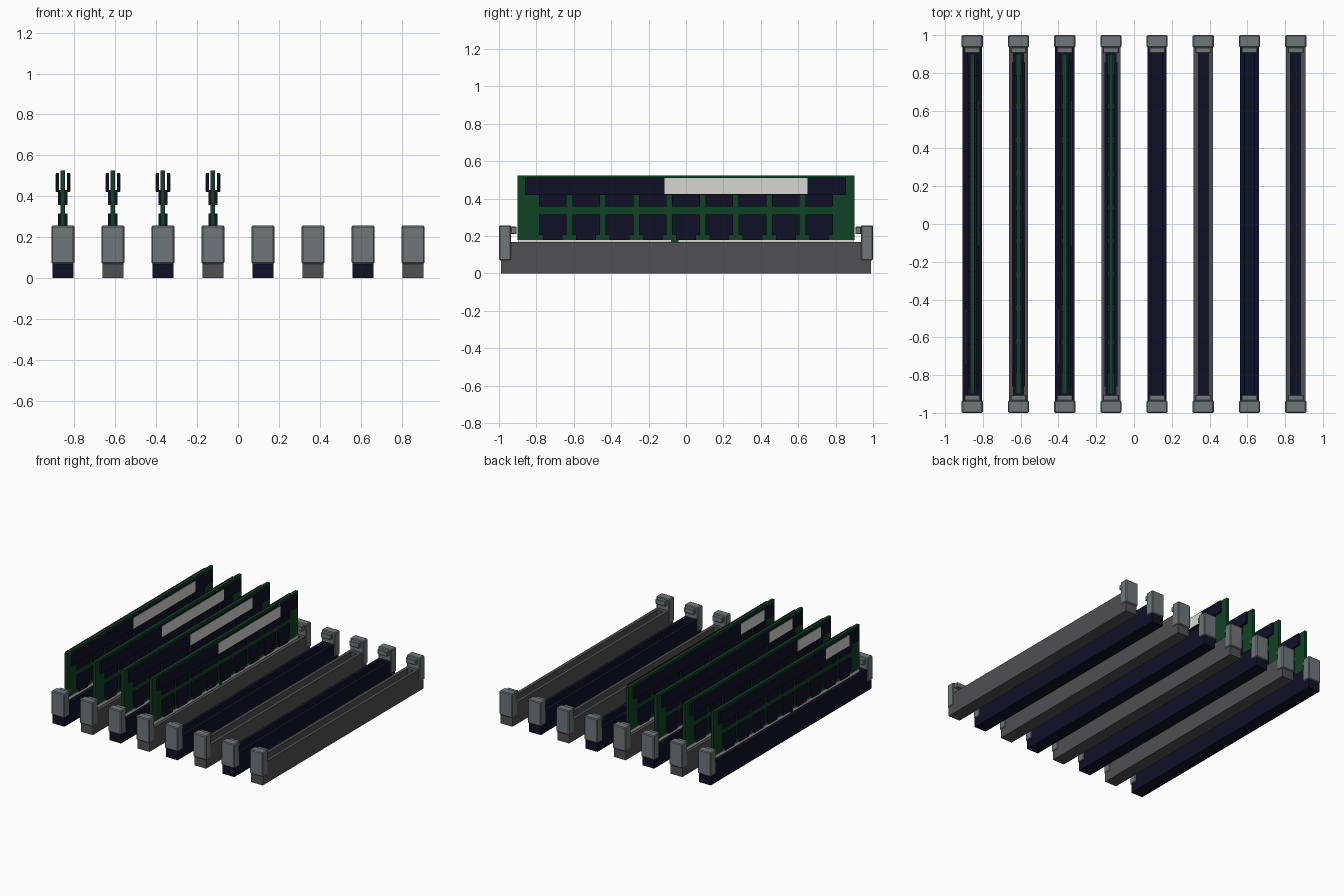
import bpy
import bmesh
from mathutils import Vector

cube = bpy.data.objects.get("Cube")
if cube:
    bpy.data.objects.remove(cube, do_unlink=True)


def material(name, rgb):
    mat = bpy.data.materials.new(name)
    mat.use_nodes = True
    mat.diffuse_color = (*rgb, 1)
    mat.node_tree.nodes["Principled BSDF"].inputs["Base Color"].default_value = (*rgb, 1)
    return mat


NAVY = material("dark navy plastic", (0.005, 0.005, 0.02))
GREY = material("dark grey plastic", (0.08, 0.078, 0.085))
CLIP = material("clip grey", (0.16, 0.18, 0.19))
GREEN = material("board green", (0.005, 0.055, 0.018))
LABEL = material("label off white", (0.68, 0.68, 0.64))


def add_box(bm, x, y, z):
    """Box between the given (low, high) ranges."""
    verts = bmesh.ops.create_cube(bm, size=1)["verts"]
    for v in verts:
        v.co = Vector([(a + b) / 2 + c * (b - a) for (a, b), c in zip((x, y, z), v.co)])


def make(name, boxes, mat, x, bevel=0):
    bm = bmesh.new()
    for b in boxes:
        add_box(bm, *b)
    if bevel:
        bmesh.ops.bevel(bm, geom=bm.edges[:], offset=bevel, segments=1,
                        affect='EDGES', clamp_overlap=True)
    mesh = bpy.data.meshes.new(name)
    bm.to_mesh(mesh)
    bm.free()
    mesh.materials.append(mat)
    obj = bpy.data.objects.new(name, mesh)
    obj.location.x = x
    bpy.context.collection.objects.link(obj)
    return obj


def sides(x0, x1):
    """The same x range on both faces of the board."""
    return [(x0, x1), (-x1, -x0)]


def slot_body(x, mat):
    """Long socket with a channel along its top and a navy channel floor."""
    body = make("slot_body", [((-.051, .051), (-.99, .99), (0, .168))], mat, x)
    bm = bmesh.new()
    bm.from_mesh(body.data)
    top = max(bm.faces, key=lambda f: f.calc_center_median().z)
    bmesh.ops.inset_individual(bm, faces=[top], thickness=.035)
    for v in top.verts:
        v.co.y *= .905 / abs(v.co.y)
    floor = bmesh.ops.extrude_face_region(bm, geom=[top])["geom"]
    if top.is_valid:
        bmesh.ops.delete(bm, geom=[top], context='FACES_ONLY')
    for v in [g for g in floor if isinstance(g, bmesh.types.BMVert)]:
        v.co.z -= .06
    for f in [g for g in floor if isinstance(g, bmesh.types.BMFace)]:
        f.material_index = 1
    bmesh.ops.recalc_face_normals(bm, faces=bm.faces[:])
    bm.to_mesh(body.data)
    bm.free()
    body.data.materials.append(NAVY)


def end_clips(x):
    """Latch and inner hook at both ends of a slot."""
    for name, s in (("back", 1), ("front", -1)):
        def span(a, b):
            return tuple(sorted((s * a, s * b)))
        make(name + "_clip", [((-.056, .056), span(.935, 1), (.07, .257))], CLIP, x, .006)
        make(name + "_clip_hook", [((-.042, .042), span(.905, .937), (.21, .25))], CLIP, x, .004)


def memory_board(x):
    """Circuit board with chips, cover strips, contacts and labels on both faces."""
    make("circuit_board", [((-.011, .011), (-.9, .9), (.178, .525)),
                           ((-.01, .01), (-.88, -.08), (.115, .178)),
                           ((-.01, .01), (-.04, .88), (.115, .178))], GREEN, x)
    make("board_key", [((-.013, .013), (-.08, -.04), (.162, .195))], GREEN, x)

    chips = []
    for face in sides(.01, .023):
        for i in range(9):
            y = (i - 4) * .178
            chips += [(face, (y - .074, y + .074), (.357, .43)),
                      (face, (y - .074, y + .074), (.207, .315)),
                      (face, (y - .053, y + .053), (.18, .207))]
    make("memory_chips", chips, NAVY, x)

    make("cover_strips", [(f, (-.86, .855), (.42, .513)) for f in sides(.019, .034)], NAVY, x)
    make("contact_strips", [(f, y, (.12, .18)) for f in sides(.01, .013)
                            for y in ((-.895, -.08), (-.04, .895))], LABEL, x)
    make("left_label", [((.034, .036), (-.115, .65), (.424, .51))], LABEL, x)
    make("right_label", [((-.036, -.034), (-.74, -.455), (.424, .51))], LABEL, x)


# Eight slots in alternating colours; the first four hold boards
for i in range(8):
    x = (i - 3.5) * .2446
    slot_body(x, GREY if i % 2 else NAVY)
    end_clips(x)
    if i < 4:
        memory_board(x)
